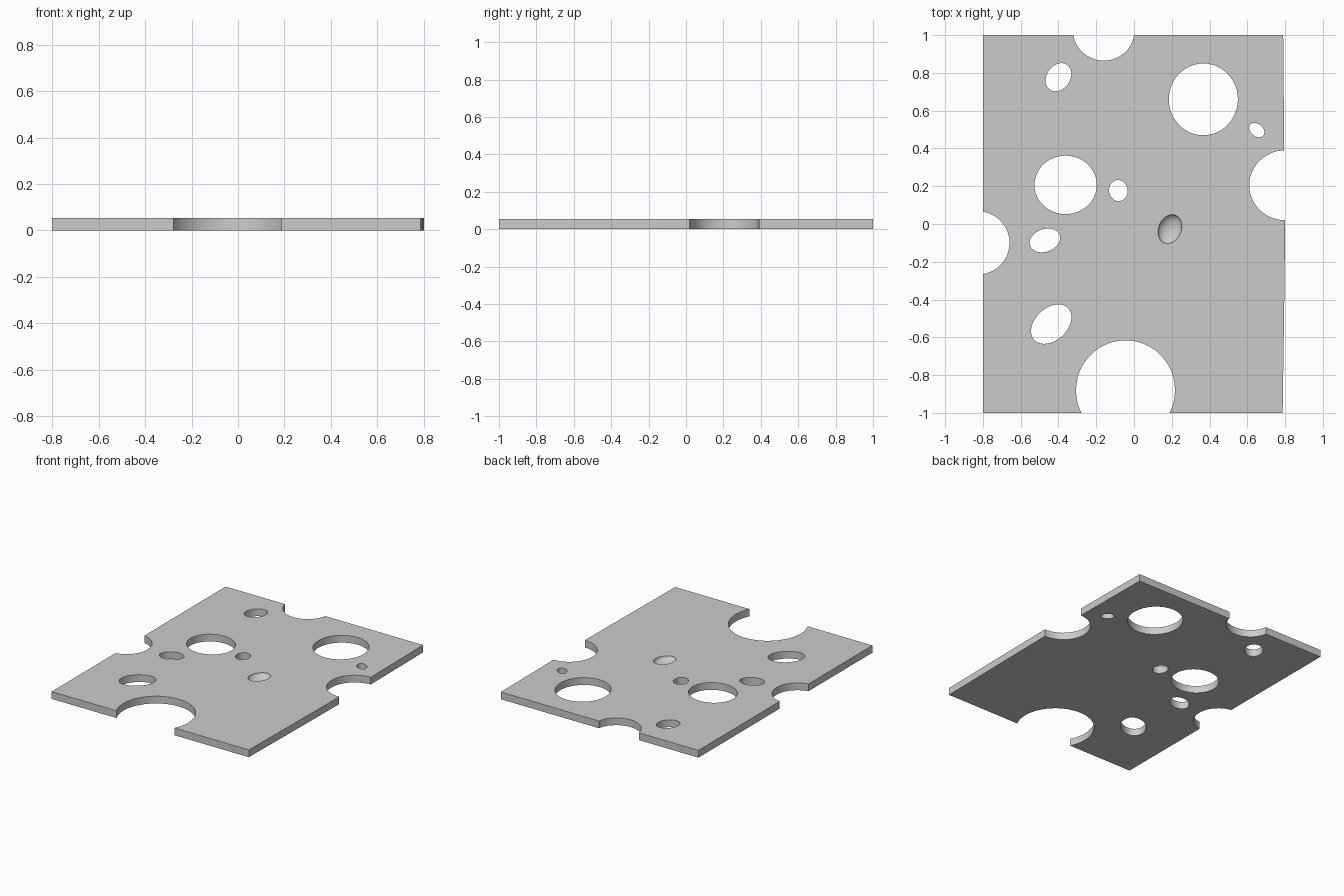
import bpy, bmesh, math
from mathutils import Matrix

if "Cube" in bpy.data.objects:
    bpy.data.objects.remove(bpy.data.objects["Cube"])

T = 0.053  # slice thickness


def prism(name, pts, z0, z1):
    """Extrude a flat outline from z0 to z1."""
    bm = bmesh.new()
    face = bm.faces.new([bm.verts.new((x, y, z0)) for x, y in pts])
    ext = bmesh.ops.extrude_face_region(bm, geom=[face])
    for v in ext["geom"]:
        if isinstance(v, bmesh.types.BMVert):
            v.co.z = z1
    bmesh.ops.recalc_face_normals(bm, faces=bm.faces)
    return finish(name, bm)


def finish(name, bm):
    me = bpy.data.meshes.new(name)
    bm.to_mesh(me)
    bm.free()
    ob = bpy.data.objects.new(name, me)
    bpy.context.collection.objects.link(ob)
    return ob


def ellipse(cx, cy, a, b, deg, n=48):
    c, s = math.cos(math.radians(deg)), math.sin(math.radians(deg))
    ring = [(a * math.cos(2 * math.pi * i / n), b * math.sin(2 * math.pi * i / n))
            for i in range(n)]
    return [(cx + x * c - y * s, cy + x * s + y * c) for x, y in ring]


# Slab with a slightly bowed right edge
slab = prism("cheese_slice", [(-0.8, -1), (0.787, -1), (0.797, -0.3), (0.8, 0),
                              (0.795, 0.4), (0.79, 1), (-0.8, 1)], 0, T)

# Through holes and edge bites: centre x, centre y, radii, tilt
holes = [
    (-0.16, 1.025, 0.163, 0.16, 0),      # back edge bite
    (0.80, 0.205, 0.19, 0.185, 0),       # right edge bite
    (-0.825, -0.1, 0.166, 0.167, 0),     # left edge bite
    (-0.045, -0.88, 0.262, 0.264, 0),    # front edge bite
    (-0.40, 0.777, 0.08, 0.062, 55),
    (0.367, 0.66, 0.183, 0.19, 0),
    (0.65, 0.497, 0.045, 0.032, -40),
    (-0.362, 0.207, 0.165, 0.155, 0),
    (-0.083, 0.177, 0.056, 0.049, 100),
    (-0.472, -0.087, 0.083, 0.06, 20),
    (-0.438, -0.53, 0.123, 0.085, 43),
]
cutters = [prism("hole_cutter", ellipse(*h), -0.1, 0.2) for h in holes]

# Shallow dent in the top
bm = bmesh.new()
bmesh.ops.create_uvsphere(bm, u_segments=32, v_segments=20, radius=1)
bm.transform(Matrix.Translation((0.19, -0.027, T)) @ Matrix.Rotation(math.radians(65), 4, 'Z')
             @ Matrix.Rotation(0.05, 4, 'Z') @ Matrix.Diagonal((0.08, 0.06, 0.037, 1)))
bm.transform(Matrix.Translation((0, 0, 0.001)))
cutters.append(finish("dent_cutter", bm))

# Apply the cuts and drop the cutters
bpy.context.view_layer.objects.active = slab
slab.select_set(True)
for cut in cutters:
    cut.hide_render = True
    mod = slab.modifiers.new("cut", 'BOOLEAN')
    mod.operation = 'DIFFERENCE'
    mod.solver = 'EXACT'
    mod.object = cut
    bpy.ops.object.modifier_apply(modifier=mod.name)
    bpy.data.objects.remove(cut)

bpy.ops.object.select_all(action='DESELECT')
slab.select_set(True)
bpy.ops.object.shade_smooth_by_angle(angle=math.radians(30))
